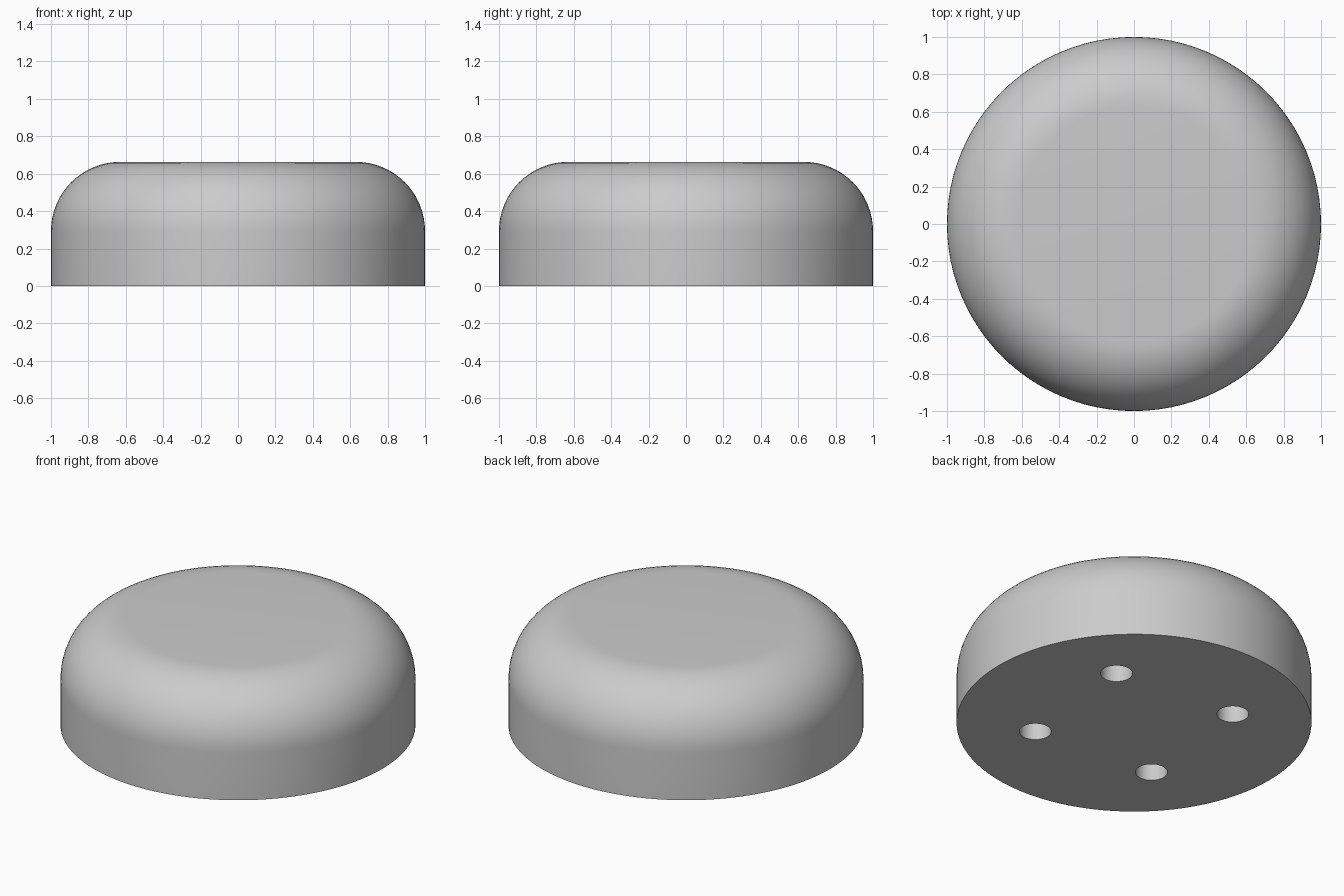
import bpy, bmesh, math
from mathutils import Matrix, Vector

cube = bpy.data.objects.get("Cube")
if cube:
    bpy.data.objects.remove(cube, do_unlink=True)

RADIUS, HEIGHT, FILLET = 1.0, 0.663, 0.37
SEGMENTS, ARC_STEPS = 96, 16
HOLE_RADIUS, HOLE_DEPTH, HOLE_CIRCLE = 0.09, 0.3, 0.565

# Single neutral grey
grey = bpy.data.materials.new("neutral_grey")
grey.use_nodes = True
colour = (0.6, 0.6, 0.6, 1.0)
grey.diffuse_color = colour
grey.node_tree.nodes["Principled BSDF"].inputs["Base Color"].default_value = colour


def add_object(name, bm):
    mesh = bpy.data.meshes.new(name)
    bmesh.ops.recalc_face_normals(bm, faces=bm.faces)
    bm.to_mesh(mesh)
    bm.free()
    mesh.materials.append(grey)
    obj = bpy.data.objects.new(name, mesh)
    bpy.context.collection.objects.link(obj)
    return obj


# Rounded foot body: straight wall, quarter-round shoulder, flat top
profile = [(RADIUS, 0.0)]
for i in range(ARC_STEPS + 1):
    a = math.pi / 2 * i / ARC_STEPS
    profile.append((RADIUS - FILLET + FILLET * math.cos(a),
                    HEIGHT - FILLET + FILLET * math.sin(a)))
bm = bmesh.new()
rings = []
for r, z in profile:
    rings.append([bm.verts.new((r * math.cos(math.tau * k / SEGMENTS),
                                r * math.sin(math.tau * k / SEGMENTS), z))
                  for k in range(SEGMENTS)])
for low, high in zip(rings, rings[1:]):
    for k in range(SEGMENTS):
        n = (k + 1) % SEGMENTS
        bm.faces.new((low[k], low[n], high[n], high[k]))
bm.faces.new(rings[0][::-1])
bm.faces.new(rings[-1])
body = add_object("foot_body", bm)

# Four blind mounting holes in the underside
bm = bmesh.new()
for i in range(4):
    a = math.radians(40 + 90 * i)
    centre = Vector((HOLE_CIRCLE * math.cos(a), HOLE_CIRCLE * math.sin(a), 0))
    bmesh.ops.create_cone(bm, cap_ends=True, segments=32, radius1=HOLE_RADIUS,
                          radius2=HOLE_RADIUS, depth=2 * HOLE_DEPTH,
                          matrix=Matrix.Translation(centre))
cutter = add_object("hole_cutter", bm)
cutter.hide_render = True

bpy.ops.object.select_all(action='DESELECT')
bpy.context.view_layer.objects.active = body
body.select_set(True)
cut = body.modifiers.new("mounting_holes", 'BOOLEAN')
cut.operation = 'DIFFERENCE'
cut.solver = 'EXACT'
cut.object = cutter
bpy.ops.object.modifier_apply(modifier=cut.name)
bpy.data.objects.remove(cutter, do_unlink=True)
bpy.ops.object.shade_smooth_by_angle(angle=math.radians(30))
